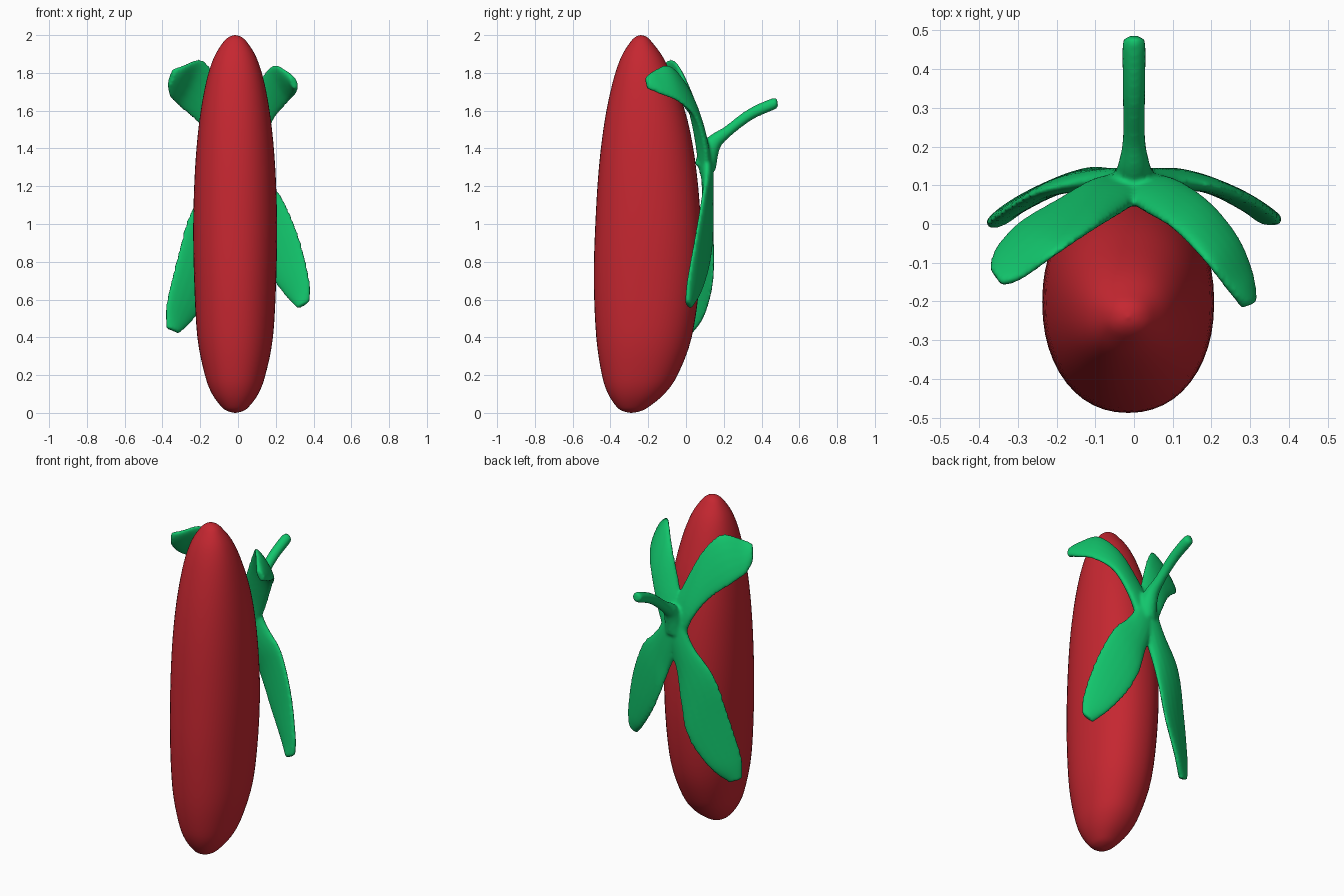
import bpy, bmesh
from math import sin, cos, pi
from mathutils import Vector

if "Cube" in bpy.data.objects:
    bpy.data.objects.remove(bpy.data.objects["Cube"])


def material(name, color):
    m = bpy.data.materials.new(name)
    m.diffuse_color = (*color, 1)
    m.use_nodes = True
    m.node_tree.nodes["Principled BSDF"].inputs["Base Color"].default_value = m.diffuse_color
    return m


def spline(rows, steps):
    """Catmull-Rom interpolation through rows of numbers."""
    rows = [Vector(r) for r in rows]
    out = []
    for i in range(len(rows) - 1):
        a, b, c, d = (rows[max(0, min(len(rows) - 1, i + k))] for k in (-1, 0, 1, 2))
        for s in range(steps):
            t = s / steps
            out.append(0.5 * (2 * b + (c - a) * t + (2 * a - 5 * b + 4 * c - d) * t * t
                              + (3 * b - a - 3 * c + d) * t ** 3))
    return out + [rows[-1]]


def loft(bm, rings):
    """Skin closed rings of points and cap both ends."""
    loops = [[bm.verts.new(p) for p in ring] for ring in rings]
    n = len(loops[0])
    for a, b in zip(loops, loops[1:]):
        for i in range(n):
            j = (i + 1) % n
            bm.faces.new((a[i], a[j], b[j], b[i]))
    bm.faces.new(loops[0][::-1])
    bm.faces.new(loops[-1])


def finish(bm, name, mat):
    bmesh.ops.recalc_face_normals(bm, faces=bm.faces)
    me = bpy.data.meshes.new(name)
    bm.to_mesh(me)
    bm.free()
    me.materials.append(mat)
    me.polygons.foreach_set("use_smooth", [True] * len(me.polygons))
    ob = bpy.data.objects.new(name, me)
    bpy.context.collection.objects.link(ob)
    return ob


def blade(bm, edge_a, edge_b, thick):
    """Flattened tube between two edge curves; thick = half thickness per station."""
    rows = spline([(*a, *b, t) for a, b, t in zip(edge_a, edge_b, thick)], 6)
    ea = [Vector(r[0:3]) for r in rows]
    eb = [Vector(r[3:6]) for r in rows]
    mid = [(a + b) / 2 for a, b in zip(ea, eb)]
    rings = []
    for i, r in enumerate(rows):
        along = mid[min(i + 1, len(mid) - 1)] - mid[max(i - 1, 0)]
        half = (eb[i] - ea[i]) / 2
        normal = half.cross(along).normalized() * r[6]
        rings.append([mid[i] + half * cos(k * pi / 8) + normal * sin(k * pi / 8)
                      for k in range(16)])
    loft(bm, rings)


red = material("red_skin", (0.56, 0.02, 0.03))
green = material("green_leaf", (0.006, 0.56, 0.15))

# Fruit: rows of height, front y, back y, half width
profile = [(0, -.292, -.288, .002), (.008, -.33, -.245, .036), (.03, -.365, -.2, .07),
           (.1, -.412, -.115, .122), (.2, -.445, -.045, .16), (.4, -.475, .03, .2),
           (.7, -.488, .073, .217), (1, -.48, .078, .222), (1.3, -.461, .053, .212),
           (1.55, -.43, .008, .189), (1.75, -.388, -.06, .154), (1.88, -.345, -.12, .113),
           (1.96, -.297, -.178, .065), (1.99, -.268, -.207, .033), (2, -.242, -.238, .002)]


def power(v):
    return abs(v) ** 0.92 * (1 if v > 0 else -1)


rings = []
for z, front, back, half in spline(profile, 4):
    rings.append([(-.015 + half * power(cos(a)),
                   (front + back) / 2 + (back - front) / 2 * power(sin(a)), z)
                  for a in (2 * pi * k / 48 for k in range(48))])
bm = bmesh.new()
loft(bm, rings)
finish(bm, "fruit_body", red)

# Calyx: four leaves and a stem, fused by a voxel remesh
bm = bmesh.new()
leaf_thick = (.035, .03, .024, .022, .022, .02)
# upper right leaf
blade(bm, [(-.05, .09, 1.38), (.02, .04, 1.57), (.10, -.01, 1.74), (.18, -.09, 1.84),
           (.245, -.17, 1.815), (.285, -.215, 1.78)],
      [(.05, .11, 1.22), (.11, .11, 1.38), (.19, .06, 1.55), (.265, -.03, 1.64),
       (.305, -.13, 1.685), (.31, -.205, 1.715)], leaf_thick)
# upper left leaf
blade(bm, [(.05, .09, 1.38), (-.02, .04, 1.57), (-.10, -.01, 1.76), (-.19, -.07, 1.87),
           (-.29, -.14, 1.84), (-.345, -.155, 1.82)],
      [(-.05, .11, 1.22), (-.11, .11, 1.38), (-.2, .06, 1.52), (-.3, 0, 1.61),
       (-.36, -.07, 1.67), (-.37, -.12, 1.73)], leaf_thick)
# lower left leaf
blade(bm, [(-.05, .11, 1.4), (-.12, .11, 1.24), (-.25, .08, 1.07), (-.325, .04, .82),
           (-.38, 0, .58), (-.38, -.005, .45)],
      [(.05, .11, 1.25), (-.02, .12, 1.07), (-.06, .14, .88), (-.11, .14, .68),
       (-.22, .095, .51), (-.31, .03, .42)], leaf_thick)
# lower right leaf
blade(bm, [(.05, .11, 1.4), (.12, .11, 1.27), (.23, .09, 1.15), (.325, .05, .93),
           (.38, .01, .7), (.38, .005, .59)],
      [(-.05, .11, 1.25), (.02, .12, 1.07), (.07, .135, .92), (.14, .12, .77),
       (.24, .075, .63), (.315, .02, .55)], leaf_thick)
# stem
path = [(.1, 1.3, .06), (.14, 1.42, .045), (.22, 1.49, .03), (.34, 1.58, .03),
        (.46, 1.635, .031), (.485, 1.642, .022)]
blade(bm, [(-r, y, z) for y, z, r in path], [(r, y, z) for y, z, r in path],
      [r for y, z, r in path])
calyx = finish(bm, "leaves_and_stem", green)
remesh = calyx.modifiers.new("fuse", 'REMESH')
remesh.mode = 'VOXEL'
remesh.voxel_size = 0.009
remesh.use_smooth_shade = True
smooth = calyx.modifiers.new("soften", 'SMOOTH')
smooth.factor = 0.5
smooth.iterations = 8
